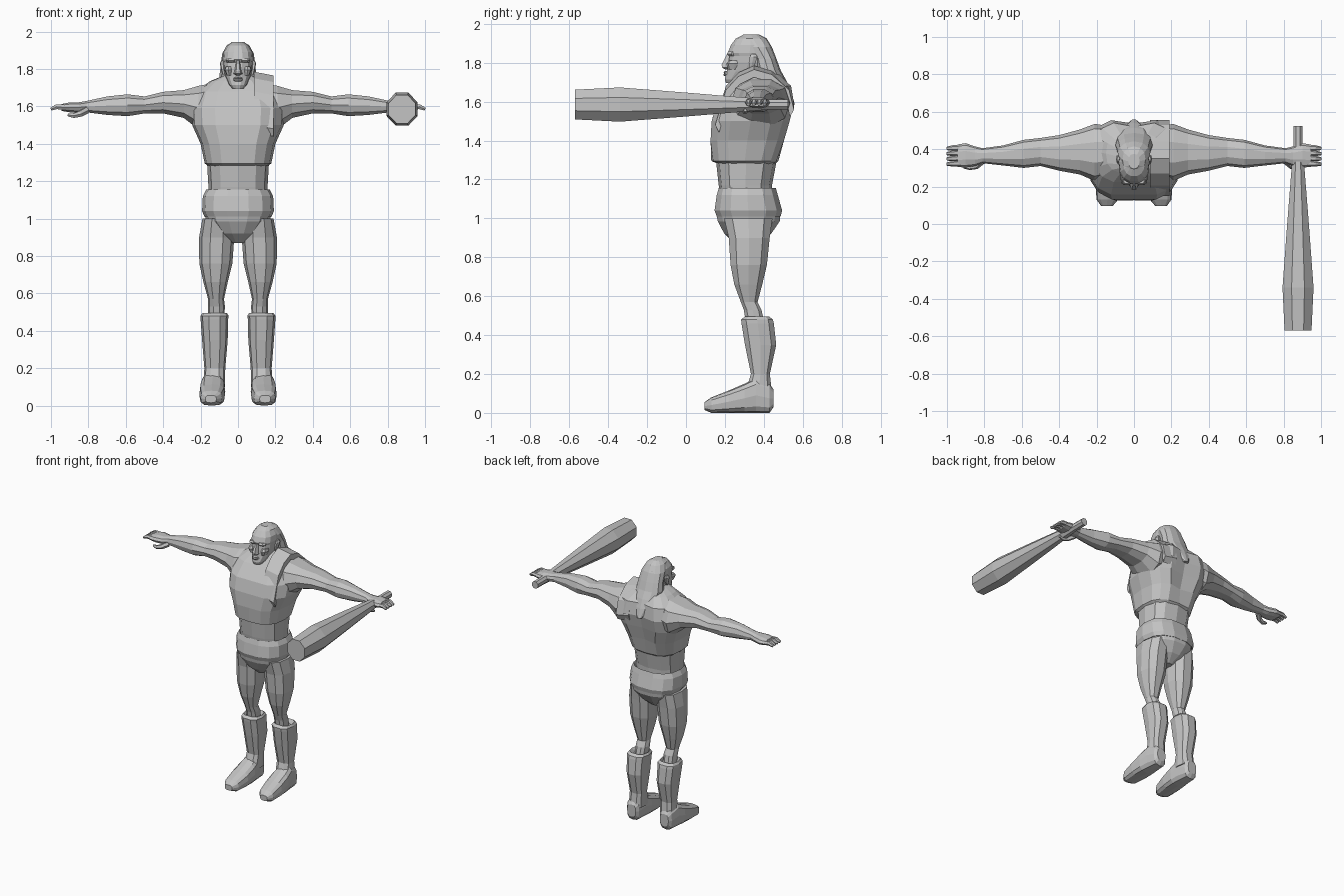
import bpy, bmesh, math
from mathutils import Vector

grey = bpy.data.materials.new("stone grey")
grey.diffuse_color = (0.55, 0.55, 0.55, 1)


def unit_ring(n, p, half):
    """Superellipse ring scaled to exactly fill -1..1."""
    pts = []
    for i in range(n):
        a = 2 * math.pi * (i + (0.5 if half else 0)) / n
        c, s = math.cos(a), math.sin(a)
        pts.append((math.copysign(abs(c) ** (2 / p), c) if abs(c) > 1e-6 else 0,
                    math.copysign(abs(s) ** (2 / p), s) if abs(s) > 1e-6 else 0))
    m = max(abs(q[0]) for q in pts)
    return [(u / m, v / m) for u, v in pts]


def finish(name, rings, mirror, shape=None):
    bm = bmesh.new()
    loops = [[bm.verts.new(shape(Vector(p)) if shape else p) for p in r] for r in rings]
    n = len(loops[0])
    for a, b in zip(loops, loops[1:]):
        for i in range(n):
            bm.faces.new((a[i], a[(i + 1) % n], b[(i + 1) % n], b[i]))
    bm.faces.new(loops[0])
    bm.faces.new(loops[-1])
    bmesh.ops.recalc_face_normals(bm, faces=bm.faces)
    me = bpy.data.meshes.new(name)
    bm.to_mesh(me)
    bm.free()
    me.materials.append(grey)
    ob = bpy.data.objects.new(name, me)
    bpy.context.collection.objects.link(ob)
    if mirror:
        ob.modifiers.new("mirror", 'MIRROR').use_mirror_merge = False
    return ob


def loft(name, axis, rows, n=12, p=2.4, mirror=False, half=False, shape=None):
    """Rows are (position on axis, min/max of next axis, min/max of last axis)."""
    rings = []
    for t, u0, u1, v0, v1 in rows:
        r = []
        for cu, cv in unit_ring(n, p, half):
            u = (u0 + u1) / 2 + cu * (u1 - u0) / 2
            v = (v0 + v1) / 2 + cv * (v1 - v0) / 2
            r.append({'x': (t, u, v), 'y': (u, t, v), 'z': (u, v, t)}[axis])
        rings.append(r)
    return finish(name, rings, mirror, shape)


def tube(name, path, n=6, mirror=False):
    """Tapered tube along points (x, y, z, radius)."""
    pts = [Vector(q[:3]) for q in path]
    rings = []
    for i, c in enumerate(pts):
        d = (pts[min(i + 1, len(pts) - 1)] - pts[max(i - 1, 0)]).normalized()
        side = d.cross(Vector((0, 0, 1))).normalized()
        up = side.cross(d)
        rings.append([c + path[i][3] * (side * math.cos(k * math.tau / n) + up * math.sin(k * math.tau / n))
                      for k in range(n)])
    return finish(name, rings, mirror)


def sym(rows):
    return [(z, -w, w, y0, y1) for z, w, y0, y1 in rows]


# Torso: spine groove at the back, shallow breastbone groove in front
def groove(v):
    if abs(v.x) < 0.01 and v.z > 1.31:
        v.y += -0.03 if v.y > 0.35 else 0.012
    return v


loft("chest", 'z', sym([(1.275, .15, .18, .45), (1.295, .178, .13, .475), (1.40, .20, .115, .515),
                        (1.50, .245, .12, .545), (1.59, .25, .145, .567), (1.68, .22, .215, .55),
                        (1.735, .15, .265, .49), (1.765, .075, .285, .43)]), 16, 2.7, shape=groove)
loft("waist", 'z', sym([(1.10, .155, .18, .44), (1.17, .158, .168, .442), (1.29, .165, .155, .465)]), 12, 2.6)

# Shoulder strap of the tunic
strap = [(.15, 1.50), (.205, 1.68), (.27, 1.75), (.35, 1.785), (.44, 1.76), (.53, 1.68), (.555, 1.58)]
finish("shoulder_strap", [[(.085, y, z), (.19, y, z - .02), (.19, y * .9 + .035, z - .06),
                           (.085, y * .9 + .035, z - .05)] for y, z in strap], False)

# Belt and trunks
loft("belt", 'z', sym([(1.125, .155, .18, .44), (1.155, .17, .165, .465), (1.12, .188, .155, .475),
                       (1.04, .192, .143, .498), (1.01, .18, .155, .49)]), 14, 2.5)
loft("trunks", 'z', sym([(1.04, .182, .15, .492), (.985, .17, .16, .485), (.92, .11, .195, .44),
                         (.87, .035, .25, .38)]), 14, 2.4)

# Legs
loft("leg", 'z', [(1.0, .03, .19, .19, .45), (.90, .02, .208, .215, .435), (.76, .03, .207, .225, .42),
                  (.66, .055, .185, .245, .395), (.57, .075, .16, .28, .37), (.53, .07, .16, .295, .39),
                  (.44, .075, .16, .31, .41)], 10, 2.3, mirror=True)
loft("boot_shaft", 'z', [(.47, .07, .17, .31, .41), (.495, .06, .19, .30, .43), (.48, .05, .20, .28, .45),
                         (.46, .053, .20, .282, .455), (.35, .055, .192, .30, .467),
                         (.20, .068, .18, .332, .433), (.10, .07, .185, .30, .445)], 10, 2.6, mirror=True)
loft("boot_foot", 'y', [(.095, .115, .175, .015, .055), (.13, .085, .20, 0, .08), (.22, .07, .207, 0, .115),
                        (.30, .068, .205, 0, .15), (.36, .075, .195, 0, .18), (.43, .085, .185, 0, .15),
                        (.45, .10, .17, .03, .12)], 12, 3, mirror=True)

# Arms and hands
loft("arm", 'x', [(.10, .26, .52, 1.50, 1.735), (.21, .23, .535, 1.47, 1.715), (.29, .265, .505, 1.535, 1.69),
                  (.40, .285, .475, 1.56, 1.68), (.50, .31, .46, 1.56, 1.655), (.59, .30, .45, 1.545, 1.667),
                  (.70, .313, .42, 1.552, 1.655), (.81, .325, .405, 1.567, 1.63), (.85, .31, .415, 1.565, 1.623),
                  (.90, .302, .432, 1.567, 1.622), (.945, .305, .425, 1.575, 1.613)], 10, 2.3, mirror=True)
for i in range(4):
    y = .325 + i * .028
    tube("finger", [(.92, y, 1.595, .016), (.97, y - .003, 1.598, .015), (1.0, y - .005, 1.585, .009)], mirror=True)
tube("thumb", [(.81, .34, 1.58, .02), (.845, .31, 1.56, .018), (.88, .302, 1.55, .014), (.91, .305, 1.555, .008)],
     mirror=True)

# Neck and head
loft("neck", 'z', sym([(1.64, .10, .26, .46), (1.70, .075, .27, .43), (1.80, .065, .28, .42)]), 10)
loft("head", 'z', sym([(1.695, .03, .205, .28), (1.715, .048, .198, .33), (1.755, .066, .208, .40),
                       (1.80, .077, .215, .43), (1.835, .08, .222, .435), (1.85, .083, .213, .44),
                       (1.89, .079, .228, .435), (1.925, .058, .255, .41), (1.943, .028, .295, .37)]), 14, 2.4)
loft("nose", 'z', sym([(1.765, .012, .20, .24), (1.775, .024, .182, .24), (1.79, .018, .18, .24),
                       (1.845, .009, .209, .24)]), 6)
loft("lips", 'z', sym([(1.732, .018, .195, .24), (1.74, .027, .191, .24), (1.745, .027, .197, .24),
                       (1.752, .024, .192, .24), (1.758, .015, .2, .24)]), 8)
loft("brow", 'z', [(1.835, .012, .06, .217, .26), (1.845, .01, .066, .206, .26), (1.857, .012, .06, .214, .26)],
     6, mirror=True)
loft("cheek", 'z', [(1.765, .035, .06, .215, .28), (1.795, .03, .073, .207, .29), (1.812, .035, .068, .22, .28)],
     8, mirror=True)
loft("ear", 'z', [(1.77, .068, .084, .325, .345), (1.80, .07, .092, .32, .36), (1.83, .075, .097, .325, .37),
                  (1.845, .075, .09, .335, .36)], 6, mirror=True)

# Long swept-back hair
loft("hair", 'z', sym([(1.585, .02, .525, .56), (1.65, .06, .44, .54), (1.71, .092, .37, .515),
                       (1.76, .10, .355, .487), (1.82, .092, .345, .465), (1.88, .085, .30, .442),
                       (1.925, .062, .272, .415), (1.945, .03, .295, .375)]), 12, 2.3)

# Eight-sided club held in the left hand
loft("club", 'y', [(y, .877 - r, .877 + r, 1.585 - r * 1.06, 1.585 + r * 1.06) for y, r in
                   [(-.57, .072), (-.34, .083), (.0, .058), (.33, .032), (.42, .025), (.525, .024)]],
     8, 2, half=True)
